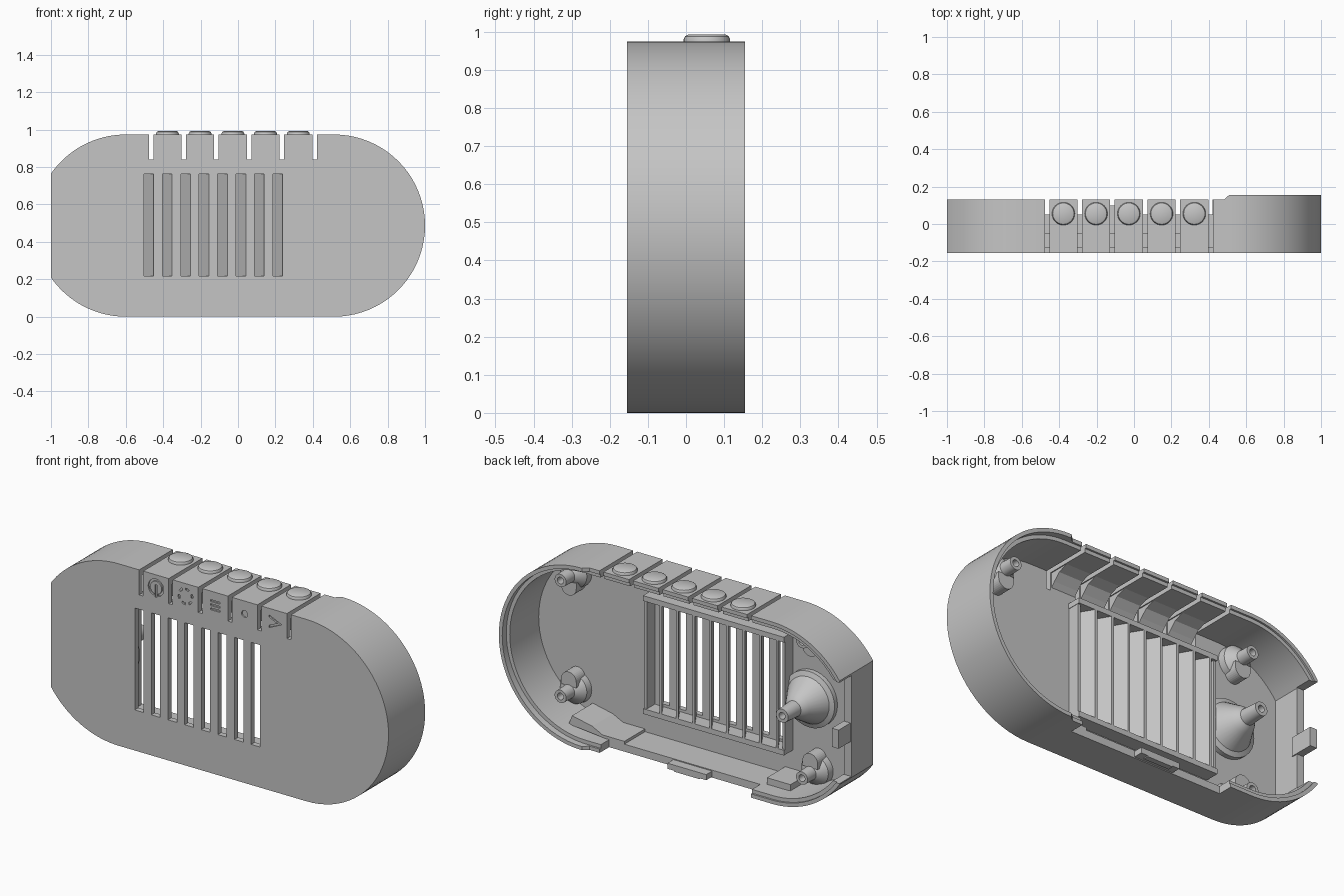
import bpy, bmesh
from math import sin, cos, pi, radians, acos

cube = bpy.data.objects.get("Cube")
if cube:
    bpy.data.objects.remove(cube)

grey = bpy.data.materials.new("mid grey plastic")
grey.use_nodes = True
grey.diffuse_color = (0.56, 0.56, 0.56, 1)
grey.node_tree.nodes["Principled BSDF"].inputs["Base Color"].default_value = (0.56, 0.56, 0.56, 1)

FRONT, FLOOR, RIM, LIP = -0.155, -0.125, 0.13, 0.155
R, RIGHT_X, LEFT_X = 0.487, 0.513, -0.6


def finish(name, bm):
    bmesh.ops.recalc_face_normals(bm, faces=bm.faces)
    mesh = bpy.data.meshes.new(name)
    bm.to_mesh(mesh)
    bm.free()
    mesh.materials.append(grey)
    obj = bpy.data.objects.new(name, mesh)
    bpy.context.collection.objects.link(obj)
    return obj


def prism(name, pts, a, b, axis="y"):
    """Extrude a flat outline from a to b along one axis."""
    place = {"x": lambda u, v: (a, u, v),
             "y": lambda u, v: (u, a, v),
             "z": lambda u, v: (u, v, a)}[axis]
    bm = bmesh.new()
    face = bm.faces.new([bm.verts.new(place(u, v)) for u, v in pts])
    new = bmesh.ops.extrude_face_region(bm, geom=[face])["geom"]
    shift = [(b - a) * (axis == k) for k in "xyz"]
    bmesh.ops.translate(bm, vec=shift, verts=[g for g in new if isinstance(g, bmesh.types.BMVert)])
    return finish(name, bm)


def rect(u0, u1, v0, v1):
    return [(u0, v0), (u1, v0), (u1, v1), (u0, v1)]


def box(name, x0, x1, y0, y1, z0, z1):
    return prism(name, rect(x0, x1, z0, z1), y0, y1)


def arc(cx, cz, r, a0, a1, n=16):
    return [(cx + r * cos(a0 + (a1 - a0) * i / n), cz + r * sin(a0 + (a1 - a0) * i / n))
            for i in range(n + 1)]


def band(cx, cz, r0, r1, a0, a1, n=16):
    return arc(cx, cz, r0, a0, a1, n) + arc(cx, cz, r1, a1, a0, n)


def lathe(name, profile, centre, axis):
    """Spin (radius, height) points about an axis through centre."""
    bm = bmesh.new()
    verts = [bm.verts.new((r, h, 0) if axis == "y" else (r, 0, h)) for r, h in profile]
    edges = [bm.edges.new(pair) for pair in zip(verts, verts[1:])]
    bmesh.ops.spin(bm, geom=verts + edges, cent=(0, 0, 0), angle=2 * pi, steps=32,
                   axis=(0, 1, 0) if axis == "y" else (0, 0, 1))
    bmesh.ops.remove_doubles(bm, verts=bm.verts, dist=0.0005)
    bmesh.ops.translate(bm, vec=centre, verts=bm.verts)
    return smooth(finish(name, bm))


def smooth(obj):
    bpy.ops.object.select_all(action="DESELECT")
    bpy.context.view_layer.objects.active = obj
    obj.select_set(True)
    bpy.ops.object.shade_smooth_by_angle(angle=radians(30))
    return obj


def cut(target, cutter):
    mod = target.modifiers.new("cut", "BOOLEAN")
    mod.operation, mod.solver, mod.object = "DIFFERENCE", "EXACT", cutter
    bpy.context.view_layer.objects.active = target
    bpy.ops.object.modifier_apply(modifier=mod.name)
    bpy.data.objects.remove(cutter)


def outline(inset):
    """Rounded body outline with the left end cut flat."""
    r = R - inset
    a = acos((1 - inset + LEFT_X) / r)
    return (arc(RIGHT_X, R, r, -pi / 2, pi / 2, 40)
            + arc(LEFT_X, R, r, pi / 2, pi - a, 16)
            + arc(LEFT_X, R, r, pi + a, 3 * pi / 2, 16))


# Open-backed shell with a thin lip round the right end
shell = prism("shell", outline(0), FRONT, LIP)
cut(shell, prism("cavity", outline(0.04), FLOOR, 0.3))
cut(shell, prism("lip_step", outline(0.02), 0.12, 0.3))
cut(shell, prism("rim_cut", [(-1.1, RIM), (0.48, RIM), (0.51, LIP + 0.001), (0.51, 0.3), (-1.1, 0.3)],
                 -0.1, 1.1, "z"))
cut(shell, box("bottom_notch", -0.475, 0.42, 0.05, 0.3, -0.1, 0.2))
cut(shell, box("left_notch", -1.1, -0.94, 0.03, 0.3, 0.215, 0.755))

# Grille slots and the slits between the button tabs
slot_x = [-0.503 + 0.0985 * i for i in range(8)]
slit_x = [-0.465 + 0.175 * i for i in range(6)]
tab_x = [x + 0.0875 for x in slit_x[:5]]
for x in slot_x:
    cut(shell, box("slot", x, x + 0.052, -0.3, -0.1, 0.217, 0.763))
for x in slit_x:
    cut(shell, box("slit", x - 0.012, x + 0.012, -0.3, 0.3, 0.84, 1.2))

# Engraved button symbols
GZ = 0.905
symbols = [band(tab_x[0], GZ, 0.034, 0.046, -pi * 0.4, pi * 1.4, 28),
           rect(tab_x[0] - 0.006, tab_x[0] + 0.006, GZ - 0.052, GZ + 0.015)]
symbols += [band(tab_x[1], GZ, 0.034, 0.045, k * pi / 3, k * pi / 3 + 0.5, 4) for k in range(6)]
symbols += [rect(tab_x[2] - 0.028, tab_x[2] + 0.028, GZ + d - 0.005, GZ + d + 0.005)
            for d in (-0.026, -0.004, 0.018)]
symbols.append(arc(tab_x[3], GZ, 0.018, 0, 2 * pi * 19 / 20, 19))
cx = tab_x[4]
symbols.append([(cx - 0.03, GZ + 0.034), (cx - 0.03, GZ + 0.022), (cx + 0.02, GZ),
                (cx - 0.03, GZ - 0.022), (cx - 0.03, GZ - 0.034), (cx + 0.045, GZ)])
for pts in symbols:
    cut(shell, prism("symbol", pts, -0.3, FRONT + 0.008))
smooth(shell)

# Button caps and the gussets under their tabs
for x in tab_x:
    lathe("button_cap", [(0, 0.96), (0.061, 0.96), (0.061, 0.98), (0.057, 0.988), (0.05, 0.992), (0, 0.992)],
          (x, 0.055, 0), "z")
    prism("tab_gusset", [(-0.13, 0.85), (-0.13, 0.94), (0.0, 0.94), (-0.07, 0.915), (-0.105, 0.88)],
          x - 0.07, x + 0.07, "x")

# Slanted louvres and their frame
for x in slot_x:
    prism("louvre", [(x + 0.052, -0.15), (x + 0.066, -0.15), (x + 0.006, -0.05), (x - 0.008, -0.05)],
          0.2, 0.785, "z")
for z in (0.175, 0.78):
    box("grille_rail", -0.545, 0.29, -0.13, -0.05, z, z + 0.028)
for x in (-0.545, 0.272):
    box("grille_side", x, x + 0.016, -0.13, -0.06, 0.2, 0.785)

# Central stepped cone post
lathe("centre_post", [(0.15, -0.13), (0.15, -0.1), (0.125, -0.09), (0.07, 0.0), (0.055, 0.02), (0.042, 0.03),
                      (0.036, 0.13), (0.018, 0.13), (0.018, 0.03), (0, 0.03)], (-0.66, 0, R), "y")

# Screw bosses, each with an arched foot toward the middle
for x, offset in ((-0.7, 0.365), (0.73, 0.31)):
    for side in (-1, 1):
        z = R + side * offset
        lathe("screw_boss", [(0.085, -0.13), (0.08, -0.09), (0.05, -0.06), (0.036, -0.05), (0.034, 0.02),
                             (0.018, 0.02), (0.018, -0.06), (0, -0.06)], (x, 0, z), "y")
        # arched foot
        mid = z - side * 0.06
        turn = pi if side > 0 else 0
        foot = arc(x, mid, 0.045, turn, turn + pi)
        end = z - side * 0.03
        prism("boss_foot", foot + [(foot[-1][0], end), (foot[0][0], end)], -0.13, -0.05)

# Ledges on the lower wall and snap clips on the rim
prism("right_ledge", [(0.33, 0.03), (0.66, 0.06), (0.64, 0.11), (0.52, 0.085), (0.46, 0.055), (0.33, 0.055)],
      -0.13, 0.05)
box("left_ledge", -0.64, -0.5, -0.13, 0.03, 0.03, 0.075)
box("bottom_clip", -0.19, 0.04, 0.0, 0.1, 0.005, 0.035)
box("bottom_clip_catch", -0.15, 0.0, 0.07, 0.1, 0.0, 0.02)
box("left_clip", -0.995, -0.955, 0.0, 0.13, 0.4, 0.5)
